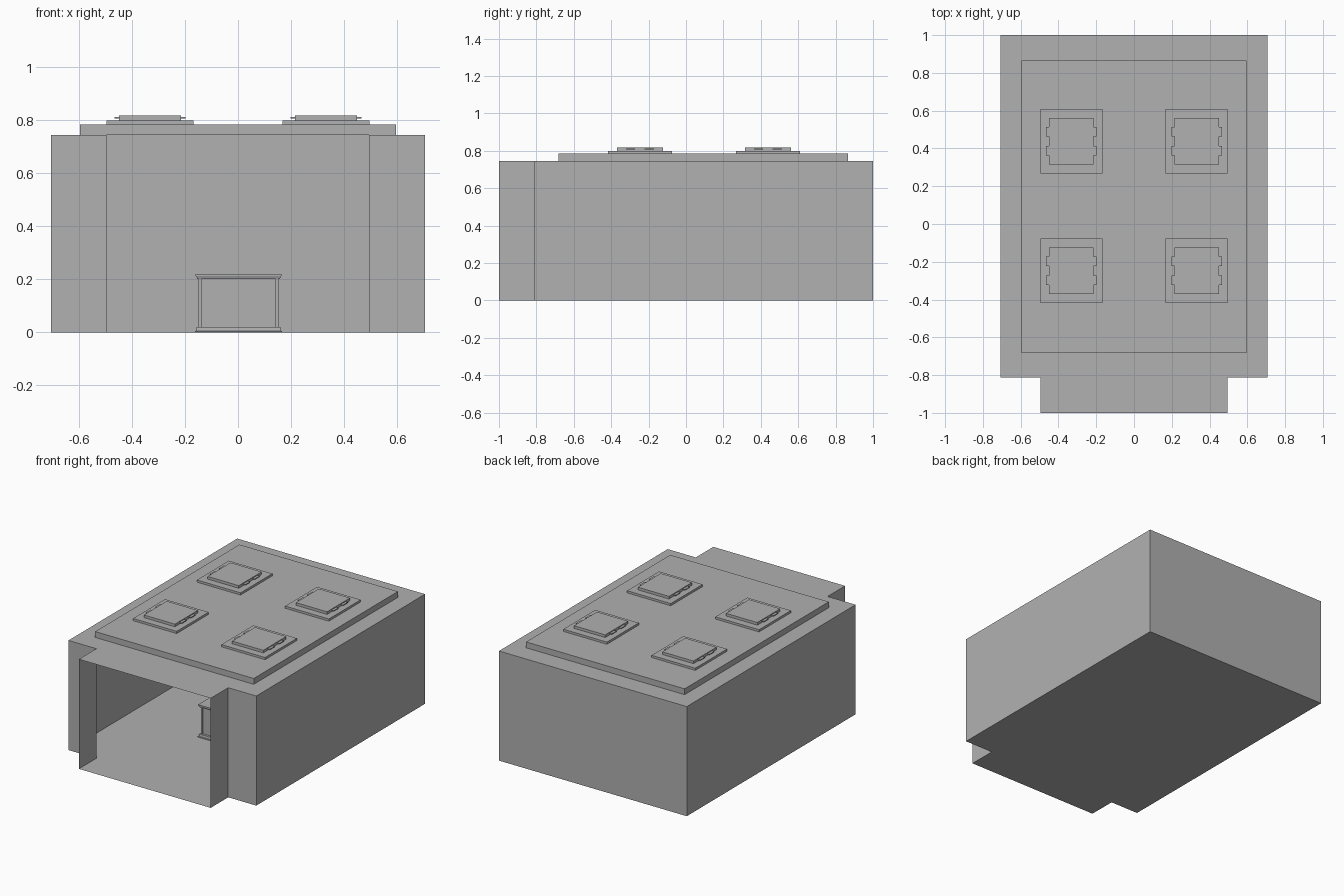
import bpy, bmesh

if "Cube" in bpy.data.objects:
    bpy.data.objects.remove(bpy.data.objects["Cube"])

H, ROOF, FRAME, TOP = 0.745, 0.785, 0.800, 0.818
COFFER = (-0.596, 0.596, -0.682, 0.866)          # x0, x1, y0, y1
LIGHTS = [(x, y) for x in (-0.332, 0.332) for y in (-0.247, 0.438)]

grey = bpy.data.materials.new("grey")
grey.diffuse_color = (0.44, 0.44, 0.44, 1)
grey.use_nodes = True
grey.node_tree.nodes["Principled BSDF"].inputs["Base Color"].default_value = grey.diffuse_color


def rect(cx, cy, hx, hy):
    return (cx - hx, cx + hx, cy - hy, cy + hy)


def corners(r):
    return [(r[0], r[2]), (r[1], r[2]), (r[1], r[3]), (r[0], r[3])]


def band(bm, pts, z0, z1, closed=True):
    """Thin vertical wall following a plan outline."""
    lo = [bm.verts.new((x, y, z0)) for x, y in pts]
    hi = [bm.verts.new((x, y, z1)) for x, y in pts]
    n = len(pts)
    for i in range(n if closed else n - 1):
        j = (i + 1) % n
        bm.faces.new((lo[i], lo[j], hi[j], hi[i]))


def sheet(bm, r, z, holes=()):
    """Flat rectangle with rectangular holes left out."""
    xs = sorted({r[0], r[1]} | {v for h in holes for v in h[:2]})
    ys = sorted({r[2], r[3]} | {v for h in holes for v in h[2:]})
    for x0, x1 in zip(xs, xs[1:]):
        for y0, y1 in zip(ys, ys[1:]):
            mx, my = (x0 + x1) / 2, (y0 + y1) / 2
            if any(h[0] < mx < h[1] and h[2] < my < h[3] for h in holes):
                continue
            bm.faces.new([bm.verts.new((x, y, z)) for x, y in corners((x0, x1, y0, y1))])


def loft(bm, rings):
    """Solid from stacked rectangles, given as (rect, z)."""
    loops = [[bm.verts.new((x, y, z)) for x, y in corners(r)] for r, z in rings]
    for a, b in zip(loops, loops[1:]):
        for i in range(4):
            j = (i + 1) % 4
            bm.faces.new((a[i], a[j], b[j], b[i]))
    bm.faces.new(loops[0][::-1])
    bm.faces.new(loops[-1])


def finish(name, bm):
    bmesh.ops.remove_doubles(bm, verts=bm.verts, dist=0.0001)
    me = bpy.data.meshes.new(name)
    bm.to_mesh(me)
    bm.free()
    me.materials.append(grey)
    ob = bpy.data.objects.new(name, me)
    bpy.context.collection.objects.link(ob)
    return ob


# Room walls: thin shell, open at the front of the entrance
OUTLINE = [(0.495, -1), (0.495, -0.812), (0.706, -0.812), (0.706, 1),
           (-0.706, 1), (-0.706, -0.812), (-0.496, -0.812), (-0.496, -1)]
bm = bmesh.new()
band(bm, OUTLINE, 0, H, closed=False)
finish("room_walls", bm)

# Floor, including the entrance
bm = bmesh.new()
bm.faces.new([bm.verts.new((x, y, 0)) for x, y in OUTLINE])
finish("floor", bm)

# Ceiling with one raised coffer
main, entrance = (-0.706, 0.706, -0.812, 1), (-0.496, 0.495, -1, -0.812)
frames = [rect(x, y, 0.164, 0.171) for x, y in LIGHTS]
bm = bmesh.new()
sheet(bm, main, H, [COFFER])
sheet(bm, entrance, H)
band(bm, corners(COFFER), H, ROOF)
sheet(bm, COFFER, ROOF, frames)
finish("ceiling", bm)

# Four recessed ceiling lights with small side clips
for (x, y), frame in zip(LIGHTS, frames):
    panel = rect(x, y, 0.117, 0.123)
    bm = bmesh.new()
    band(bm, corners(frame), ROOF, FRAME)
    sheet(bm, frame, FRAME, [panel])
    band(bm, corners(panel), FRAME, TOP)
    sheet(bm, panel, TOP)
    finish("ceiling_light", bm)
    bm = bmesh.new()
    for sx in (-1, 1):
        for sy in (-1, 1):
            clip = rect(x + sx * 0.1255, y + sy * 0.05, 0.0085, 0.025)
            loft(bm, [(clip, 0.807), (clip, 0.812)])
    finish("light_clips", bm)

# Central counter: plinth, recessed body, corner posts, moulded top
CX, CY, HX, HY = 0.002, 0.095, 0.165, 0.295


def ring(inset):
    return rect(CX, CY, HX - inset, HY - inset)


bm = bmesh.new()
loft(bm, [(ring(0), 0), (ring(0), 0.004), (ring(0.005), 0.005), (ring(0.007), 0.02)])
finish("counter_plinth", bm)
bm = bmesh.new()
loft(bm, [(ring(0.022), 0.02), (ring(0.022), 0.202)])
finish("counter_body", bm)
bm = bmesh.new()
for sx in (-1, 1):
    for sy in (-1, 1):
        post = rect(CX + sx * (HX - 0.02), CY + sy * (HY - 0.02), 0.006, 0.006)
        loft(bm, [(post, 0.02), (post, 0.202)])
finish("counter_posts", bm)
bm = bmesh.new()
loft(bm, [(ring(0.009), 0.202), (ring(0.005), 0.212), (ring(0.002), 0.213), (ring(0.002), 0.22)])
finish("counter_top", bm)
